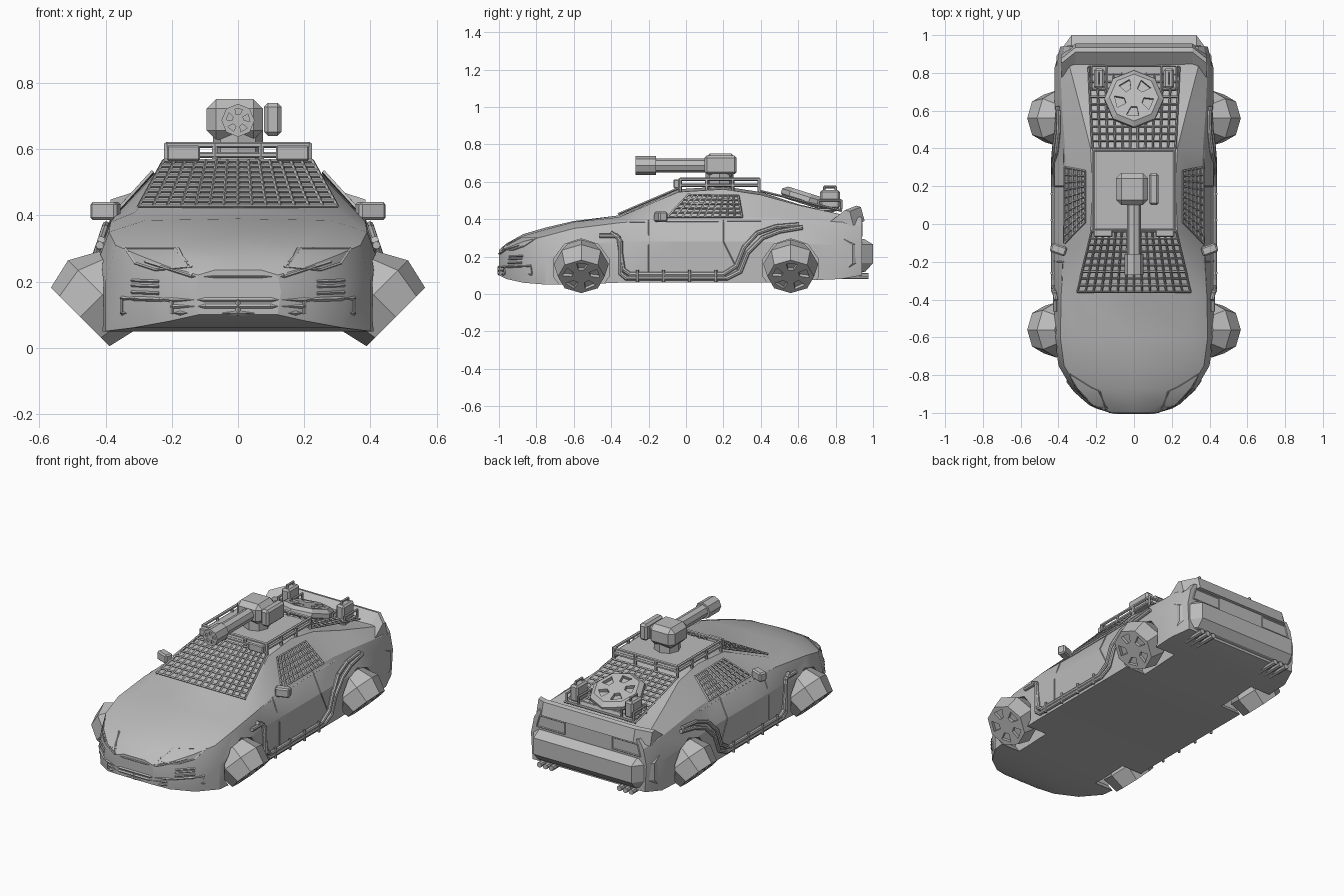
import bpy, bmesh
from math import pi, cos, sin
from mathutils import Vector, Matrix
from mathutils.bvhtree import BVHTree

cube = bpy.data.objects.get("Cube")
if cube:
    bpy.data.objects.remove(cube)

grey = bpy.data.materials.new("plain grey")
grey.use_nodes = True
grey.diffuse_color = (0.5, 0.5, 0.5, 1)
grey.node_tree.nodes["Principled BSDF"].inputs["Base Color"].default_value = (0.5, 0.5, 0.5, 1)


def finish(name, bm):
    bmesh.ops.recalc_face_normals(bm, faces=bm.faces[:])
    me = bpy.data.meshes.new(name)
    bm.to_mesh(me)
    bm.free()
    me.materials.append(grey)
    ob = bpy.data.objects.new(name, me)
    bpy.context.collection.objects.link(ob)
    return ob


def add_loft(bm, rings):
    """Skin a list of closed point loops and cap both ends."""
    loops = [[bm.verts.new(p) for p in ring] for ring in rings]
    n = len(loops[0])
    for a, b in zip(loops, loops[1:]):
        for i in range(n):
            j = (i + 1) % n
            bm.faces.new((a[i], a[j], b[j], b[i]))
    bm.faces.new(loops[0][::-1])
    bm.faces.new(loops[-1])


def loft(name, rings):
    bm = bmesh.new()
    add_loft(bm, rings)
    return finish(name, bm)


def box(name, centre, size, bevel=0, turn=None):
    bm = bmesh.new()
    mat = Matrix.Translation(centre) @ (turn or Matrix()) @ Matrix.Diagonal((*size, 1))
    bmesh.ops.create_cube(bm, size=1, matrix=mat)
    if bevel:
        bmesh.ops.bevel(bm, geom=bm.edges[:], offset=bevel, segments=1, affect='EDGES')
    return finish(name, bm)


def bars(name, paths, r, sides=6):
    """Straight rods along every leg of every path."""
    bm = bmesh.new()
    for path in paths:
        for a, b in zip(path, path[1:]):
            a, b = Vector(a), Vector(b)
            d = b - a
            mat = Matrix.Translation((a + b) / 2) @ d.to_track_quat('Z', 'Y').to_matrix().to_4x4()
            bmesh.ops.create_cone(bm, cap_ends=True, segments=sides, radius1=r, radius2=r,
                                  depth=d.length + r * 0.6, matrix=mat)
    return finish(name, bm)


def mesh_guard(name, corners, cols, rows, r=0.006):
    """Crossed rods over a four-cornered opening."""
    a, b, c, d = [Vector(p) for p in corners]
    paths = [(a.lerp(b, i / cols), d.lerp(c, i / cols)) for i in range(cols + 1)]
    paths += [(a.lerp(d, i / rows), b.lerp(c, i / rows)) for i in range(rows + 1)]
    return bars(name, paths, r, 4)


def cut(ob, cutter):
    cutter.hide_render = True
    cutter.hide_viewport = True
    mod = ob.modifiers.new("cut", 'BOOLEAN')
    mod.operation = 'DIFFERENCE'
    mod.object = cutter


def turned(name, centre, axis, profile, hole):
    """Eight-sided turned part whose outer face carries five openings."""
    mat = Matrix.Translation(centre) @ Vector(axis).to_track_quat('Z', 'Y').to_matrix().to_4x4()
    angles = [i * pi / 4 for i in range(8)]
    ob = loft(name, [[mat @ Vector((r * cos(t), r * sin(t), z)) for t in angles]
                     for r, z in profile])
    bm = bmesh.new()
    for k in range(5):
        t = pi / 2 + k * pi * 0.4
        wedge = [(0.4, -0.3), (0.8, -0.4), (0.8, 0.25), (0.4, 0.3)]
        add_loft(bm, [[mat @ Vector((hole * q * cos(t + u), hole * q * sin(t + u), z * hole))
                       for q, u in wedge] for z in (-0.15, 0.2)])
    cut(ob, finish(name + "_openings", bm))
    return ob


# Body shell: y, then bottom, flank, shoulder, upper edge (x, z) and centre height
stations = [
    (-1.0, (.12, .10), (.13, .17), (.12, .22), (.07, .235), .235),
    (-.96, (.21, .08), (.23, .17), (.21, .245), (.13, .265), .27),
    (-.87, (.32, .06), (.33, .18), (.30, .28), (.18, .31), .32),
    (-.75, (.40, .05), (.40, .20), (.37, .31), (.24, .345), .355),
    (-.60, (.42, .05), (.42, .27), (.39, .35), (.28, .385), .39),
    (-.36, (.42, .06), (.42, .28), (.385, .38), (.31, .41), .42),
    (-.04, (.42, .06), (.42, .28), (.36, .41), (.23, .545), .56),
    (.20, (.42, .06), (.42, .28), (.36, .41), (.22, .56), .575),
    (.40, (.42, .06), (.42, .28), (.365, .41), (.23, .53), .545),
    (.60, (.42, .07), (.42, .27), (.38, .40), (.28, .475), .48),
    (.83, (.42, .08), (.42, .26), (.39, .38), (.34, .425), .415),
    (.94, (.38, .10), (.39, .26), (.37, .36), (.34, .41), .41),
]
rings = []
for y, *half, top in stations:
    rings.append([(x, y, z) for x, z in half] + [(0, y, top)]
                 + [(-x, y, z) for x, z in reversed(half)])
body = loft("body_shell", rings)
bm = bmesh.new()
bm.from_mesh(body.data)
tree = BVHTree.FromBMesh(bm)
bm.free()
bpy.ops.object.select_all(action='DESELECT')
bpy.context.view_layer.objects.active = body
body.select_set(True)
bpy.ops.object.shade_smooth_by_angle(angle=0.35)

# Wheel arches and strongly leaning wheels
arches = [((s * .33, y, .14), (s * .6, y, .14)) for s in (-1, 1) for y in (-.56, .56)]
cut(body, bars("arch_cutter", arches, 0.155, 10))
tyre = [(.125, 0), (.147, -.095), (.10, -.18)]
for s, side in ((1, "left"), (-1, "right")):
    for y, end in ((-.56, "front"), (.56, "rear")):
        turned(f"{end}_{side}_wheel", (s * .477, y, .093), (s, 0, -1), tyre, .125)


# Seams laid on the shell by casting points along one axis
def trace(name, axis, sign, outlines, r=0.004):
    ray = Vector((0, 0, 0))
    ray[axis] = -sign
    paths = []
    for outline in outlines:
        path = []
        for (a0, b0), (a1, b1) in zip(outline, outline[1:]):
            for i in range(5):
                a, b = a0 + (a1 - a0) * i / 4, b0 + (b1 - b0) * i / 4
                start = Vector((2 * sign, a, b)) if axis == 0 else Vector((a, 2 * sign, b))
                hit = tree.ray_cast(start, ray)[0]
                if hit and (not path or (hit - path[-1]).length > .001):
                    path.append(hit)
        paths.append(path)
    return bars(name, paths, r, 4)


def both(outline):
    return [outline, [(-x, z) for x, z in outline]]


trace("headlight_edges", 1, -1,
      both([(.14, .245), (.19, .30), (.34, .30), (.31, .255), (.25, .235), (.14, .245)]))
trace("hood_seam", 1, -1, [[(-.28, .26), (-.14, .215), (.14, .215), (.28, .26)]]
      + both([(.14, .22), (.18, .30)]))
trace("bumper_slats", 1, -1, [p for z in (.165, .185, .20)
                              for p in both([(.24, z), (.32, z + .003)])], .005)
trace("front_grille", 1, -1, [[(-.35, .15), (-.2, .145), (.2, .145), (.35, .15)],
                              [(-.2, .125), (.2, .125)],
                              [(-.35, .105), (.35, .105)]]
      + both([(.35, .105), (.35, .15)]) + both([(.2, .105), (.2, .145)])
      + [[(0, .105), (0, .145)]], .007)
for s in (1, -1):
    trace("door_seams", 0, s, [[(-.2, .395), (-.2, .12), (-.17, .09)],
                               [(.2, .395), (.2, .28), (.28, .12)], [(-.3, .385), (.4, .39)]], .003)
trace("tail_light_edges", 1, 1,
      both([(.16, .31), (.35, .31), (.33, .38), (.16, .38), (.16, .31)]))

# Rear spoiler and bumper wrap round the tail corners
lip = [(.83, .41), (.91, .472), (.935, .465), (.955, .39), (.93, .385)]
loft("rear_spoiler", [[(x, y - d, z - d * .4) for y, z in lip]
                      for x, d in ((-.385, .06), (-.31, 0), (.31, 0), (.385, .06))])
guard = [(.84, .09), (.96, .12), (1, .165), (1, .265), (.95, .295), (.84, .295)]
loft("rear_bumper", [[(x, y - d, z) for y, z in guard]
                     for x, d in ((-.41, .11), (-.33, 0), (.33, 0), (.41, .11))])
bars("exhaust_tips", [((s * x, .78, .095), (s * x, .97, .095))
                      for s in (-1, 1) for x in (.23, .27, .31)], .016, 8)

# Window guards
mesh_guard("windshield_guard", [(-.30, -.36, .428), (.30, -.36, .428),
                                (.225, -.04, .565), (-.225, -.04, .565)], 14, 9)
mesh_guard("rear_window_guard", [(-.22, .40, .55), (.22, .40, .55),
                                 (.24, .83, .445), (-.24, .83, .445)], 11, 11)
for s in (1, -1):
    mesh_guard("side_window_guard", [(s * .367, -.10, .412), (s * .367, .30, .412),
                                     (s * .26, .28, .525), (s * .26, .01, .53)], 10, 5)

# Wing mirrors and side pipes
for s in (1, -1):
    box("wing_mirror", (s * .40, -.135, .413), (.085, .05, .055), .008,
        Matrix.Rotation(s * .35, 4, 'Z'))
    bars("mirror_arm", [((s * .33, -.12, .385), (s * .38, -.13, .40))], .012)
    low = [(-.46, .31), (-.37, .31), (-.35, .28), (-.35, .11), (-.32, .085), (.22, .085),
           (.29, .12), (.33, .22), (.41, .30), (.50, .335), (.62, .355)]
    high = [(-.40, .325), (-.36, .30), (-.335, .13), (-.30, .105), (.20, .105),
            (.27, .15), (.31, .25), (.38, .325), (.48, .36), (.60, .37)]
    bars("side_pipes", [[(s * (.428 - max(z - .28, 0) * .33), y, z) for y, z in p]
                        for p in (low, high)], .012, 8)
    bars("pipe_clips", [((s * .435, y, .065), (s * .435, y, .125))
                        for y in (-.26, -.12, .02, .16)], .008, 6)

# Roof rack with front lamps
rails = []
for z in (.582, .613):
    p = [(-.215, -.03, z), (.215, -.03, z), (.215, .39, z), (-.215, .39, z)]
    rails.append(p + p[:1])
rails += [[(x, y, .55), (x, y, .615)] for x in (-.215, -.07, .07, .215) for y in (-.03, .39)]
rails += [[(s * .215, y, .55), (s * .215, y, .615)] for s in (-1, 1) for y in (.11, .25)]
bars("rack_rails", rails, .009, 6)
box("rack_floor", (0, .18, .583), (.42, .41, .014))
for s in (1, -1):
    box("roof_lamp", (s * .165, -.05, .588), (.1, .035, .046), .005)

# Roof turret
bars("turret_base", [((0, .18, .58), (0, .18, .64))], .075, 8)
box("turret_head", (-.01, .185, .69), (.17, .17, .122), .028)
box("ammo_box", (.105, .185, .69), (.052, .17, .1), .012)
turned("gun_barrel", (0, -.27, .687), (0, -1, 0),
       [(.05, 0), (.05, -.11), (.038, -.11), (.038, -.39)], .045)

# Spare wheel and rear carrier
turned("spare_wheel", (0, .67, .535), (0, .3, .95),
       [(.13, 0), (.157, -.02), (.157, -.045), (.13, -.065)], .13)
box("rear_shelf", (0, .77, .452), (.44, .13, .012))
for s in (1, -1):
    box("fuel_can", (s * .185, .77, .505), (.055, .105, .1), .01)
    bars("can_handle", [((s * .185, .74, .55), (s * .185, .74, .572),
                         (s * .185, .80, .572), (s * .185, .80, .55))], .007)
    bars("can_frame", [((s * x, .71, .455), (s * x, .71, .50), (s * x, .83, .50),
                        (s * x, .83, .455)) for x in (.145, .225)], .007)
